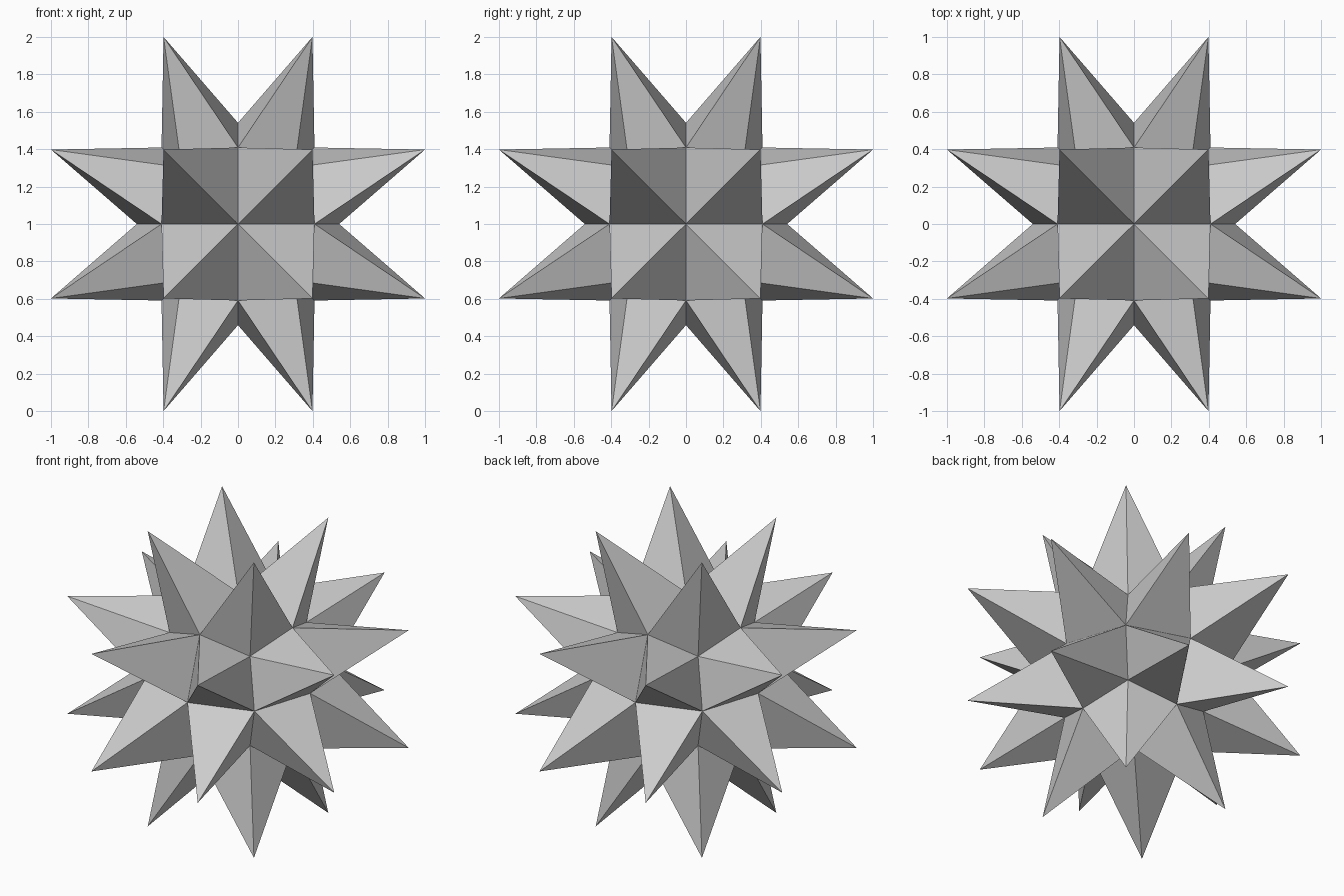
import bpy, bmesh
from mathutils import Vector

if "Cube" in bpy.data.objects:
    bpy.data.objects.remove(bpy.data.objects["Cube"])

# Radii of the core's vertices and the spike tip offset
AXIS, EDGE, CORNER, TIP = 0.541, 0.409, 0.302, 0.398
CENTRE = Vector((0, 0, 1))

bm = bmesh.new()


def cycled(p, k, signs):
    """Rotate coordinates by k places, then mirror into an octant."""
    q = [p[(i - k) % 3] for i in range(3)]
    return Vector([a * s for a, s in zip(q, signs)]) + CENTRE


# One four-sided spike on each kite face: three per octant
octants = [(x, y, z) for x in (-1, 1) for y in (-1, 1) for z in (-1, 1)]
for signs in octants:
    for k in range(3):
        kite = [(AXIS, 0, 0), (EDGE, EDGE, 0), (CORNER,) * 3, (EDGE, 0, EDGE)]
        base = [cycled(p, k, signs) for p in kite]
        tip = cycled((1, TIP, TIP), k, signs)
        for i in range(4):
            bm.faces.new([bm.verts.new(p) for p in (base[i], base[(i + 1) % 4], tip)])

# Weld the spikes into one closed surface
bmesh.ops.remove_doubles(bm, verts=bm.verts, dist=1e-4)
bmesh.ops.recalc_face_normals(bm, faces=bm.faces)

mesh = bpy.data.meshes.new("spiked_star")
bm.to_mesh(mesh)
bm.free()
bpy.context.collection.objects.link(bpy.data.objects.new("spiked_star", mesh))
